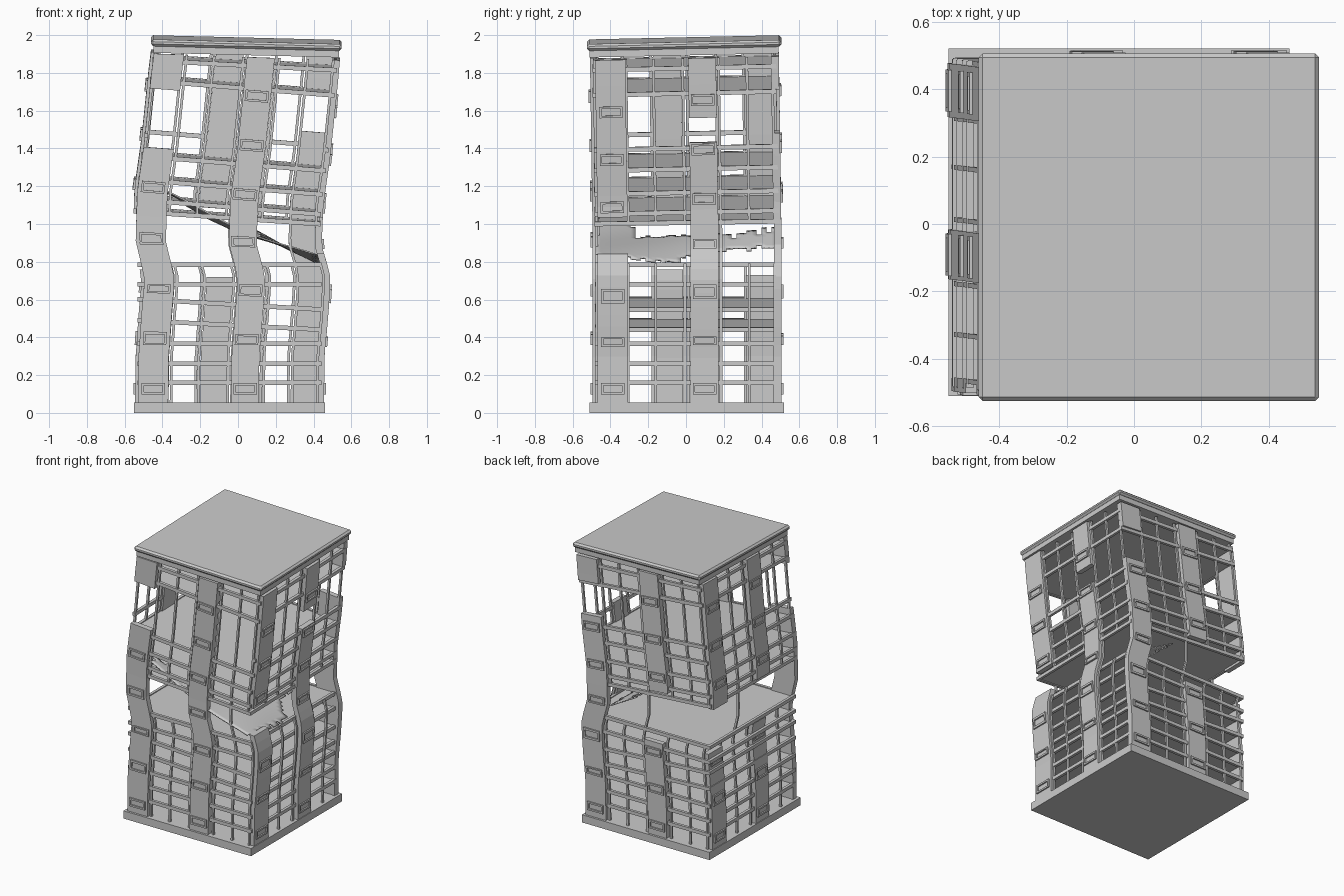
import bpy, bmesh, math, random
from mathutils import Vector

if "Cube" in bpy.data.objects:
    bpy.data.objects.remove(bpy.data.objects["Cube"])

random.seed(4)
CX, CY = -0.045, 0.005


def lerp(knots, z):
    for (a, va), (b, vb) in zip(knots, knots[1:]):
        if z <= b:
            return va + (vb - va) * max(0, z - a) / (b - a)
    return knots[-1][1]


# lean and floor tilt of the damaged tower, as functions of height
LEAN = [(0, 0), (.3, .003), (.66, .032), (.73, .032), (.9, -.012), (1.15, -.003),
        (1.4, .033), (1.9, .085), (2, .09)]
TILT = [(0, 0), (.37, 0), (.46, .05), (.57, .06), (.68, 0), (.8, 0), (1, .06),
        (1.1, .08), (1.77, .08), (1.9, .035), (1.93, .025), (2, .025)]
TILT_Y = [(0, 0), (.85, 0), (1.1, .02), (2, .022)]


def warp(x, y, z, lean=True):
    dx = lerp(LEAN, z) if lean else 0
    dy = -.015 * max(0, z - 1)
    return Vector((CX + x + dx, CY + y + dy, z - lerp(TILT, z) * x + lerp(TILT_Y, z) * y))


class Part:
    """Collects warped boxes into one named mesh object."""

    def __init__(self, name):
        self.name, self.bm = name, bmesh.new()

    def box(self, side, u0, u1, d0, d1, z0, z1, lean=True, seg=.06, flat=None):
        n = max(1, round((z1 - z0) / seg))
        c, s = [(1, 0), (0, 1), (-1, 0), (0, -1)][side]
        rings = []
        for i in range(n + 1):
            z = z0 + (z1 - z0) * i / n
            ring = []
            for u, d in ((u0, -d1), (u1, -d1), (u1, -d0), (u0, -d0)):
                x, y = c * u - s * d, s * u + c * d
                p = warp(x, y, z if flat is None else flat, lean)
                if flat is not None:
                    p.z += z - flat
                ring.append(self.bm.verts.new(p))
            rings.append(ring)
        f = self.bm.faces.new
        f(rings[0][::-1])
        f(rings[-1])
        for a, b in zip(rings, rings[1:]):
            for j in range(4):
                k = (j + 1) % 4
                f((a[j], a[k], b[k], b[j]))

    def finish(self):
        bmesh.ops.recalc_face_normals(self.bm, faces=self.bm.faces)
        me = bpy.data.meshes.new(self.name)
        self.bm.to_mesh(me)
        self.bm.free()
        ob = bpy.data.objects.new(self.name, me)
        bpy.context.collection.objects.link(ob)
        return ob


# base slab
base = Part("base_slab")
base.box(0, -.505, .505, -.515, .515, 0, .055, seg=1)
base.finish()

# roof: bevelled cap over a slightly smaller lip
roof = Part("roof_cap")
roof.box(0, -.505, .505, -.515, .515, 1.94, 1.976, seg=1, flat=1.98)
ob = roof.finish()
mod = ob.modifiers.new("edge", "BEVEL")
mod.width, mod.segments = .012, 1
lip = Part("roof_lip")
lip.box(0, -.492, .492, -.5, .5, 1.905, 1.94, seg=1, flat=1.98)
lip.finish()

# floor slabs with edge beams
LOW = [.16, .26, .365, .465, .575, .68, .785]
HIGH = [1.04, 1.1, 1.205, 1.33, 1.44, 1.73, 1.85]
floors, beams = Part("floor_slabs"), Part("edge_beams")
for z in LOW + HIGH:
    up = z > 1
    open_storey = z == 1.44          # beams only, no slab and no front beam
    if not open_storey:
        floors.box(0, -.47, .47, -.47, .47, z - .006, z + .006, lean=up, seg=1, flat=z)
    for side in range(1 if open_storey else 0, 4):
        beams.box(side, -.485, .485, .468, .488, z - .012, z + .012, lean=up, seg=1, flat=z)
floors.finish()
beams.finish()

# pillars: two per side, some broken, listed as gaps by (side, column)
GAPS = {(0, 0): (1.38, 1.69), (1, 0): (.85, 1.08), (1, 1): (1.47, 1.6),
        (2, 0): (1.51, 1.74), (2, 1): (.72, 1.07), (3, 0): (.73, 1.02),
        (3, 1): (.76, 1.05)}
COLS = [(-.485, -.325), (.008, .155)]
pillars, vents = Part("pillars"), Part("pillar_vents")
for side in range(4):
    shift = .012 if side % 2 else 0
    for col, (u0, u1) in enumerate(COLS):
        u0, u1 = u0 + shift, u1 + shift
        gap = GAPS.get((side, col))
        spans = [(.055, gap[0]), (gap[1], 1.895)] if gap else [(.055, 1.895)]
        for a, b in spans:
            pillars.box(side, u0, u1, .462, .5, a, b)
            # raised vent frames on the pillar
            for i in range(7):
                z = .128 + (.252 if side == 1 and col == 0 else .261) * i
                if z - .035 < a or z + .035 > b:
                    continue
                m, w, h, t = (u0 + u1) / 2, .062, .03, .012
                vents.box(side, m - w, m + w, .495, .51, z - h, z - h + t)
                vents.box(side, m - w, m + w, .495, .51, z + h - t, z + h)
                vents.box(side, m - w, m - w + t, .495, .51, z - h, z + h)
                vents.box(side, m + w - t, m + w, .495, .51, z - h, z + h)
pillars.finish()
vents.finish()

# thin mullions, mostly snapped in the broken storey
mull = Part("mullions")
for side in range(4):
    for i, u in enumerate((-.31, -.165, -.01, .18, .33, .465)):
        if i + side == 4:
            spans = [(.055, 1.895)]
        else:
            spans = [(.055, .79), (1.03, 1.895)]
        for a, b in spans:
            mull.box(side, u - .007, u + .007, .47, .485, a, b)
mull.finish()

# torn, sagging floor sheet in the broken storey
N = 36
bm = bmesh.new()
grid = {}
for i in range(N + 1):
    for j in range(N + 1):
        x, y = -.42 + .88 * i / N, -.48 + .96 * j / N
        z = .985 - .42 * x + .02 * math.sin(7 * x + 4 * y) - .02 * math.cos(5 * y)
        grid[i, j] = bm.verts.new((x, y, z))
for j in range(N):
    y = -.48 + .96 * (j + .5) / N
    # torn edges wander along y
    lo = lerp([(-.5, -.38), (-.32, -.3), (-.26, .08), (0, .06), (.1, .14), (.5, .08)], y)
    hi = lerp([(-.5, .45), (-.05, .43), (.05, .3), (.5, .27)], y)
    lo += random.uniform(-.03, .04)
    hi += random.uniform(-.03, .01)
    for i in range(N):
        x = -.42 + .88 * (i + .5) / N
        if lo < x < hi:
            bm.faces.new((grid[i, j], grid[i + 1, j], grid[i + 1, j + 1], grid[i, j + 1]))
bmesh.ops.delete(bm, geom=[v for v in bm.verts if not v.link_faces], context="VERTS")
me = bpy.data.meshes.new("torn_floor")
bm.to_mesh(me)
bm.free()
sheet = bpy.data.objects.new("torn_floor", me)
bpy.context.collection.objects.link(sheet)
for p in me.polygons:
    p.use_smooth = True
mod = sheet.modifiers.new("thickness", "SOLIDIFY")
mod.thickness = .008
